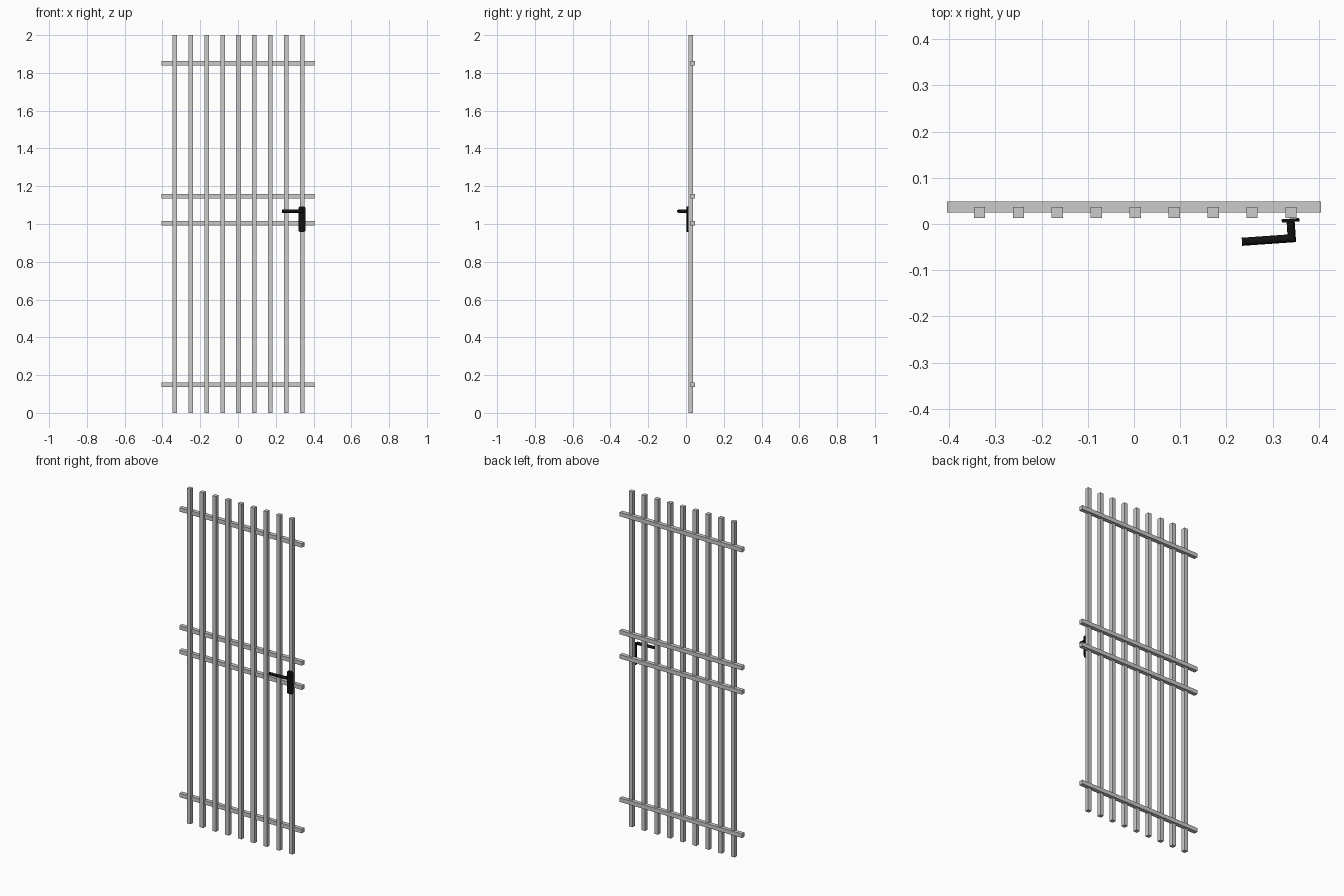
import bpy, bmesh
from math import sin, cos, pi, radians

if "Cube" in bpy.data.objects:
    bpy.data.objects.remove(bpy.data.objects["Cube"])

black = bpy.data.materials.new("black_metal")
black.diffuse_color = (0.006, 0.005, 0.005, 1)
black.use_nodes = True
black.node_tree.nodes["Principled BSDF"].inputs["Base Color"].default_value = black.diffuse_color


def finish(bm, name, mat=None):
    bmesh.ops.recalc_face_normals(bm, faces=bm.faces)
    mesh = bpy.data.meshes.new(name)
    bm.to_mesh(mesh)
    bm.free()
    ob = bpy.data.objects.new(name, mesh)
    bpy.context.collection.objects.link(ob)
    if mat:
        mesh.materials.append(mat)
    return ob


def box_mesh(size):
    bm = bmesh.new()
    bmesh.ops.create_cube(bm, size=1)
    bmesh.ops.scale(bm, vec=size, verts=bm.verts)
    return bm


def smooth(ob):
    bpy.ops.object.select_all(action='DESELECT')
    ob.select_set(True)
    bpy.context.view_layer.objects.active = ob
    bpy.ops.object.shade_smooth_by_angle(angle=radians(35))


T = 0.024  # square bar thickness

# Upright bars, evenly spaced
for i in range(9):
    bar = finish(box_mesh((T, T, 2.0)), f"upright_bar_{i + 1}")
    bar.location = (-0.3345 + i * 0.0843, 0.0248, 1.0)

# Cross rails, half let into the back of the bars
for name, z in (("bottom", 0.148), ("lower_middle", 1.003),
                ("upper_middle", 1.148), ("top", 1.852)):
    rail = finish(box_mesh((0.808, T, T)), f"{name}_cross_rail")
    rail.location = (0, 0.0368, z)

# Lock plate with rounded corners
TILT = radians(4)
bm = box_mesh((0.038, 0.007, 0.136))
corners = [e for e in bm.edges
           if abs(e.verts[0].co.y - e.verts[1].co.y) > 0.001]
bmesh.ops.bevel(bm, geom=corners, offset=0.012, segments=6, profile=0.5,
                affect='EDGES')
plate = finish(bm, "lock_plate", black)
plate.location = (0.3385, 0.008, 1.025)
plate.rotation_euler.z = TILT
smooth(plate)

# Lever handle: round bar leaving the plate, mitred and turned sideways
N, R, REACH, LENGTH = 20, 0.0088, 0.039, 0.108
bm = bmesh.new()
rings = [[], [], []]
for k in range(N):
    c, s = R * cos(2 * pi * k / N), R * sin(2 * pi * k / N)
    for ring, co in zip(rings, ((c, 0, s), (c, -REACH - c, s),
                                (-LENGTH, -REACH - c, s))):
        ring.append(bm.verts.new(co))
for a, b in zip(rings, rings[1:]):
    for k in range(N):
        j = (k + 1) % N
        bm.faces.new((a[k], a[j], b[j], b[k]))
bm.faces.new(rings[0])
bm.faces.new(rings[2])
lever = finish(bm, "lever_handle", black)
lever.location = (0.3385, 0.008, 1.068)
lever.rotation_euler.z = TILT
smooth(lever)
